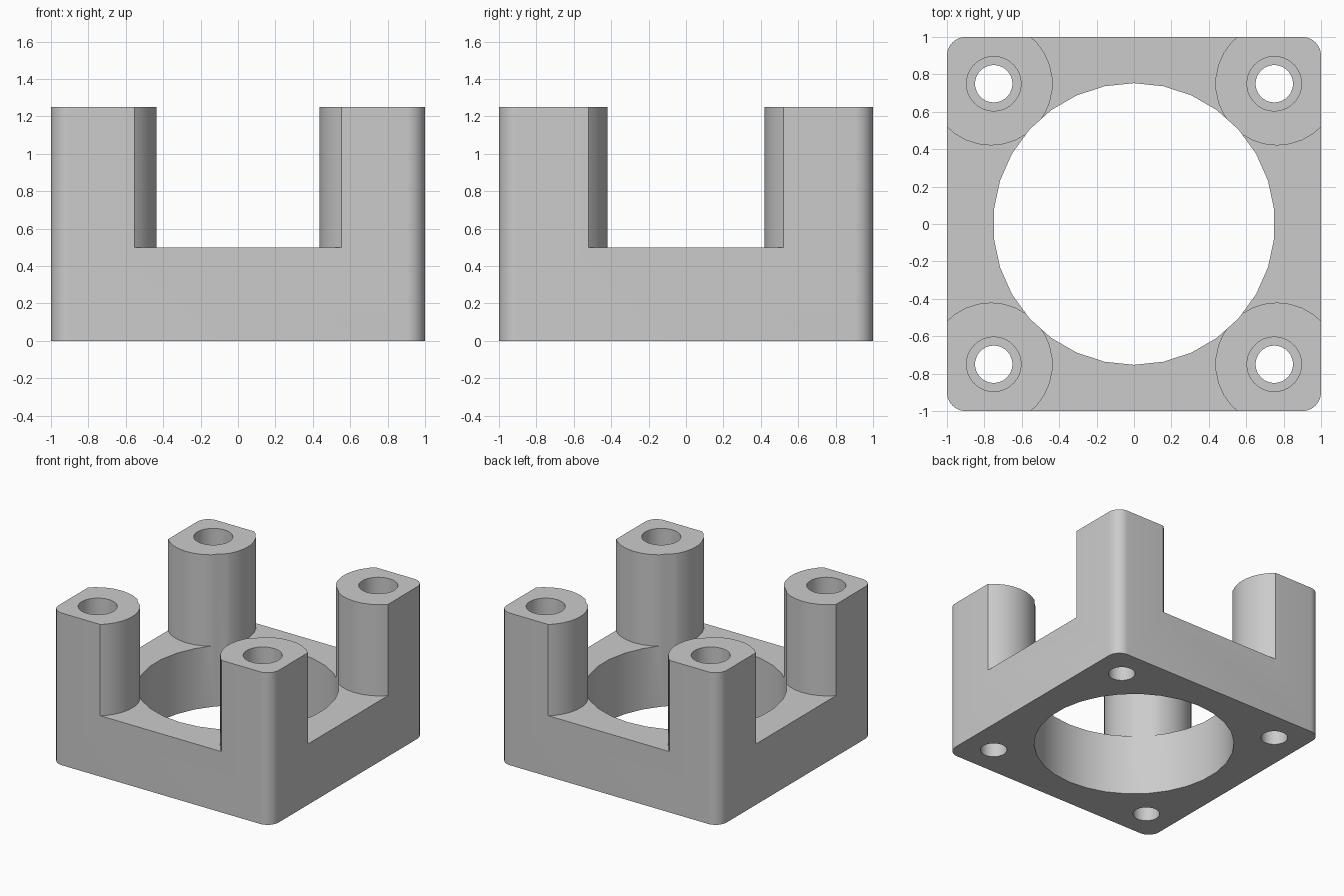
import bpy
from math import cos, sin, pi, radians

if "Cube" in bpy.data.objects:
    bpy.data.objects.remove(bpy.data.objects["Cube"], do_unlink=True)

HEIGHT, BASE_TOP, COUNTERBORE_FLOOR = 1.25, 0.5, 0.5
CORNERS = [(sx, sy) for sx in (-1, 1) for sy in (-1, 1)]

grey = bpy.data.materials.new("light_grey_plastic")
grey.use_nodes = True
colour = (0.6, 0.6, 0.6, 1)
grey.diffuse_color = colour
grey.node_tree.nodes["Principled BSDF"].inputs["Base Color"].default_value = colour


def prism(name, outline, z0, z1):
    """Upright solid from a counter-clockwise outline."""
    n = len(outline)
    verts = [(x, y, z) for z in (z0, z1) for x, y in outline]
    sides = [(i, (i + 1) % n, n + (i + 1) % n, n + i) for i in range(n)]
    caps = [tuple(reversed(range(n))), tuple(range(n, 2 * n))]
    mesh = bpy.data.meshes.new(name)
    mesh.from_pydata(verts, [], sides + caps)
    mesh.materials.append(grey)
    obj = bpy.data.objects.new(name, mesh)
    bpy.context.collection.objects.link(obj)
    return obj


def circle(x, y, r, n=30):
    return [(x + r * cos(pi / 2 + 2 * pi * i / n), y + r * sin(pi / 2 + 2 * pi * i / n))
            for i in range(n)]


def rounded_square(half, r, steps=8):
    pts = []
    for k, (sx, sy) in enumerate([(1, 1), (-1, 1), (-1, -1), (1, -1)]):
        for i in range(steps + 1):
            a = pi / 2 * (k + i / steps)
            pts.append((sx * (half - r) + r * cos(a), sy * (half - r) + r * sin(a)))
    return pts


def combine(target, tool, operation):
    """Apply a boolean and discard the tool."""
    tool.hide_render = True
    mod = target.modifiers.new(operation.lower(), 'BOOLEAN')
    mod.operation, mod.object, mod.solver = operation, tool, 'EXACT'
    bpy.context.view_layer.objects.active = target
    bpy.ops.object.modifier_apply(modifier=mod.name)
    bpy.data.objects.remove(tool, do_unlink=True)


# Oversized slab with four round posts, trimmed to the rounded block
bracket = prism("mounting_bracket", rounded_square(1.5, 0.1), -0.5, BASE_TOP)
for sx, sy in CORNERS:
    post = prism("corner_post", circle(sx * 0.765, sy * 0.75, 0.33), 0.2, 1.5)
    combine(bracket, post, 'UNION')
combine(bracket, prism("outer_block", rounded_square(1, 0.1), 0, HEIGHT), 'INTERSECT')

# Large central opening
combine(bracket, prism("centre_bore", circle(0, 0, 0.753), -0.3, 1.6), 'DIFFERENCE')

# Counterbored screw holes
for sx, sy in CORNERS:
    x, y = sx * 0.75, sy * 0.75
    combine(bracket, prism("screw_hole", circle(x, y, 0.1), -0.3, 1.6), 'DIFFERENCE')
    combine(bracket, prism("counterbore", circle(x, y, 0.146), COUNTERBORE_FLOOR + 0.001, 1.6),
            'DIFFERENCE')

# Smooth curved walls, crisp edges
bpy.ops.object.select_all(action='DESELECT')
bracket.select_set(True)
bpy.context.view_layer.objects.active = bracket
bpy.ops.object.shade_smooth_by_angle(angle=radians(30))
